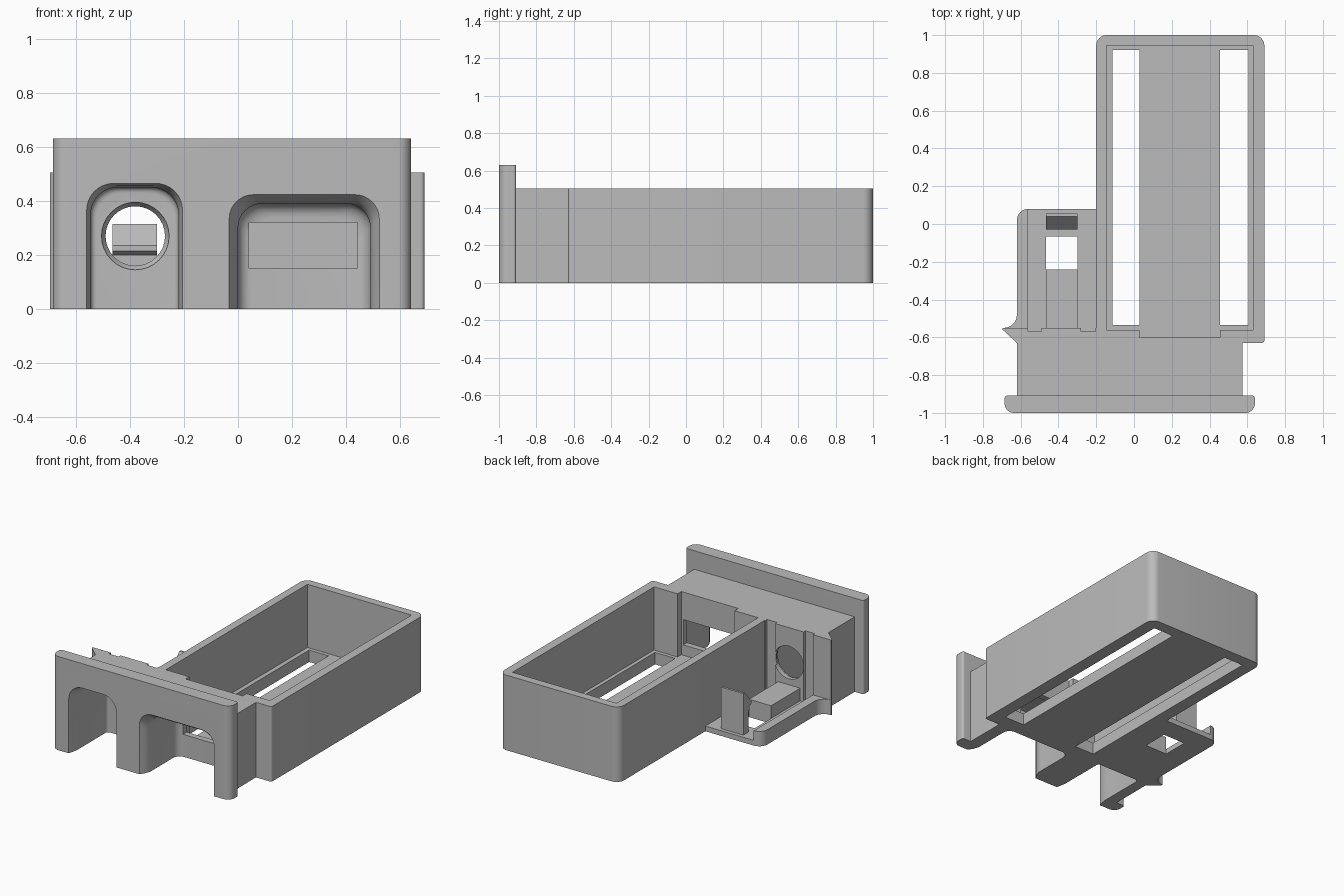
import bpy, bmesh
from math import pi, cos, sin, radians

cube = bpy.data.objects.get("Cube")
if cube:
    bpy.data.objects.remove(cube, do_unlink=True)

grey = bpy.data.materials.new("plain grey")
grey.use_nodes = True
grey.diffuse_color = (0.5, 0.5, 0.5, 1)
grey.node_tree.nodes["Principled BSDF"].inputs["Base Color"].default_value = (0.5, 0.5, 0.5, 1)


def loft(name, rings):
    """Closed solid through rings with equal point counts."""
    bm = bmesh.new()
    loops = [[bm.verts.new(p) for p in ring] for ring in rings]
    bm.faces.new(loops[0])
    bm.faces.new(loops[-1])
    n = len(loops[0])
    for a, b in zip(loops, loops[1:]):
        for i in range(n):
            j = (i + 1) % n
            bm.faces.new((a[i], a[j], b[j], b[i]))
    bmesh.ops.recalc_face_normals(bm, faces=bm.faces)
    mesh = bpy.data.meshes.new(name)
    bm.to_mesh(mesh)
    bm.free()
    mesh.materials.append(grey)
    obj = bpy.data.objects.new(name, mesh)
    bpy.context.collection.objects.link(obj)
    return obj


def prism(name, plan, z0, z1):
    return loft(name, [[(x, y, z) for x, y in plan] for z in (z0, z1)])


def box(name, x0, x1, y0, y1, z0, z1):
    return prism(name, [(x0, y0), (x1, y0), (x1, y1), (x0, y1)], z0, z1)


def arc(cx, cy, r, start, end, n=8):
    step = radians(end - start) / n
    return [(cx + r * cos(radians(start) + step * i),
             cy + r * sin(radians(start) + step * i)) for i in range(n + 1)]


def rounded(x0, x1, y0, y1, radii):
    """Rectangle with a radius for each corner, anticlockwise from low x, low y."""
    pts = []
    corners = ((x0, y0, 1, 1), (x1, y0, -1, 1), (x1, y1, -1, -1), (x0, y1, 1, -1))
    for k, ((x, y, sx, sy), r) in enumerate(zip(corners, radii)):
        pts += arc(x + sx * r, y + sy * r, r, 180 + 90 * k, 270 + 90 * k) if r else [(x, y)]
    return pts


def cut(obj, cutters):
    bpy.context.view_layer.objects.active = obj
    for cutter in cutters:
        mod = obj.modifiers.new("cut", "BOOLEAN")
        mod.operation = "DIFFERENCE"
        mod.solver = "EXACT"
        mod.object = cutter
        bpy.ops.object.modifier_apply(modifier=mod.name)


def pocket(name, x0, x1, top, r, flare, back, fillet):
    """Arched opening: flared mouth, straight throat, filleted far end."""
    stations = [(-1.01, -flare), (-1.0, -flare), (-0.97, -flare * 0.4), (-0.93, 0)]
    stations += [(back - fillet + fillet * sin(a * pi / 10), fillet * (1 - cos(a * pi / 10)))
                 for a in range(6)]
    rings = []
    for y, s in stations:
        shape = rounded(x0 + s, x1 - s, -0.05, top - s, (0, 0, r, r))
        rings.append([(x, y, z) for x, z in shape])
    return loft(name, rings)


H = 0.505      # height of body and tray
FLOOR = 0.035  # thickness of the side bracket floor

# Cutters
wide_pocket = pocket("wide_pocket_cutter", 0.0, 0.49, 0.39, 0.09, 0.033, -0.64, 0.05)
narrow_pocket = pocket("narrow_pocket_cutter", -0.545, -0.22, 0.45, 0.10, 0.015, -0.61, 0.02)
window = box("window_cutter", 0.04, 0.44, -0.75, -0.5, 0.15, 0.32)
port = loft("port_cutter", [[(x, y, z) for x, z in arc(-0.38, 0.27, r, 0, 348.75, 31)]
                            for y, r in ((-0.63, 0.125), (-0.605, 0.125), (-0.58, 0.11), (-0.5, 0.11))])
grooves = [box("groove_cutter", a, b, -0.57, -0.5, FLOOR, 0.7)
           for a, b in ((-0.56, -0.49), (-0.28, -0.205))]
cavity = box("cavity_cutter", -0.145, 0.63, -0.56, 0.945, 0.08, 0.7)
notch = box("notch_cutter", 0.03, 0.455, -0.6, -0.5, 0.08, 0.7)
slots = [box("slot_cutter", a, b, -0.535, 0.92, -0.1, 0.2)
         for a, b in ((-0.115, 0.03), (0.455, 0.605))]
floor_hole = box("floor_hole_cutter", -0.465, -0.30, -0.24, -0.065, -0.1, 0.2)

# Faceplate
faceplate = prism("faceplate", rounded(-0.685, 0.64, -1, -0.908, (0.05, 0.05, 0.015, 0.015)), 0, 0.63)
cut(faceplate, [wide_pocket, narrow_pocket])

# Body block with the pointed side rib
body = prism("front_body", [(-0.62, -0.908), (0.575, -0.908), (0.575, -0.63), (-0.2, -0.63),
                            (-0.2, -0.55), (-0.695, -0.55), (-0.695, -0.56), (-0.62, -0.63)], 0, H)
cut(body, [wide_pocket, narrow_pocket, window, port] + grooves)

# Long open tray
tray = prism("long_tray", rounded(-0.2, 0.69, -0.63, 1, (0, 0.015, 0.055, 0.055)), 0, H)
cut(tray, [cavity, notch, window] + slots)

# Side bracket: floor, low rim, support block and latch
bracket = prism("bracket_floor", rounded(-0.62, -0.2, -0.55, 0.08, (0, 0, 0, 0.06)), 0, FLOOR)
cut(bracket, [floor_hole])
rim_plan = [(-0.56, -0.55), (-0.56, 0.08)] + arc(-0.56, 0.02, 0.06, 90, 180)
rim_plan += arc(-0.69, -0.48, 0.07, 0, -90)
rim = prism("bracket_rim", rim_plan, 0, 0.10)
support = box("support_block", -0.465, -0.30, -0.55, -0.24, 0, 0.12)
latch_side = [(0.0, 0.0), (0.055, 0.0), (0.055, 0.315), (0.04, 0.315), (-0.03, 0.235), (-0.03, 0.215), (0.0, 0.2)]
latch = loft("latch", [[(x, y, z) for y, z in latch_side] for x in (-0.465, -0.30)])

# Remove the cutters and shade the curved surfaces
for cutter in [wide_pocket, narrow_pocket, window, port, cavity, notch, floor_hole] + grooves + slots:
    bpy.data.objects.remove(cutter, do_unlink=True)
bpy.ops.object.select_all(action="DESELECT")
for obj in (faceplate, body, tray, bracket, rim, support, latch):
    obj.select_set(True)
    bpy.context.view_layer.objects.active = obj
bpy.ops.object.shade_smooth_by_angle(angle=radians(30))
